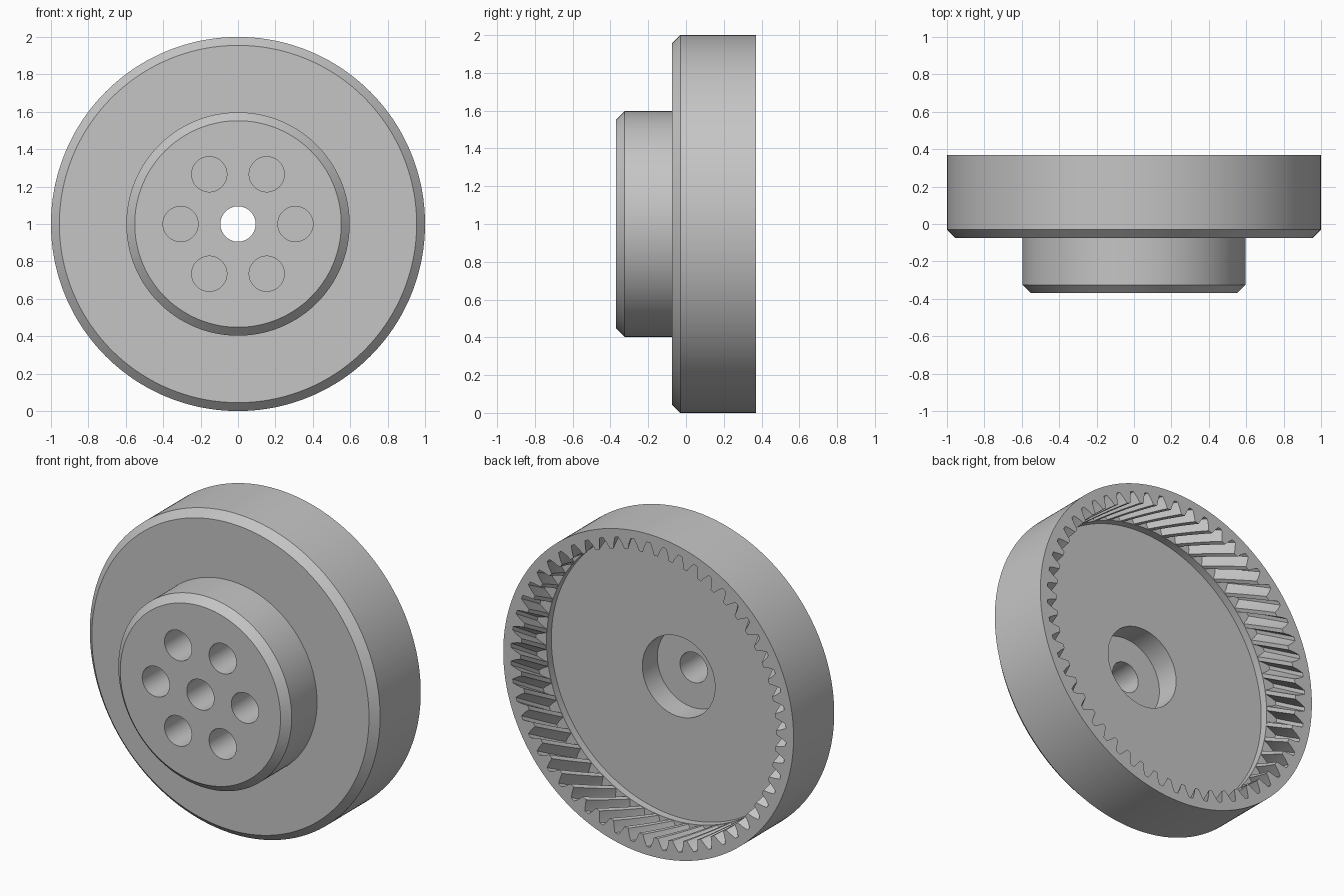
import bpy
import bmesh
from math import pi, cos, sin, tan, radians

cube = bpy.data.objects.get("Cube")
if cube:
    bpy.data.objects.remove(cube, do_unlink=True)

# Main dimensions
TEETH = 54
R_TIP, R_PITCH, R_ROOT = 0.88, 0.916, 0.948
BACK, TOOTH_END, FLOOR = 0.37, 0.12, 0.072
FLANGE, FRONT = -0.075, -0.37
R_HUB, R_BORE, R_RECESS = 0.597, 0.094, 0.25
CHAMFER = 0.045
HELIX = radians(30)
SLICES = 8

# One tooth and one gap: (fraction of the pitch, radius)
TOOTH = [(-0.13, R_TIP), (0.13, R_TIP), (0.25, R_PITCH),
         (0.39, R_ROOT), (0.61, R_ROOT), (0.75, R_PITCH)]
OUTLINE = [((i + f) * 2 * pi / TEETH, r) for i in range(TEETH) for f, r in TOOTH]


def ring(bm, y, radius=None, twist=0.0):
    """Loop of vertices about the axle; the tooth outline if no radius is given."""
    loop = []
    for angle, r in OUTLINE:
        r = radius or r
        a = angle + twist
        loop.append(bm.verts.new((-r * cos(a), y, 1 + r * sin(a))))
    return loop


def twist_at(y):
    return (BACK - y) * tan(HELIX) / R_PITCH


bm = bmesh.new()

# Bore, hub and flange, from the front to the rim
rings = [ring(bm, y, r) for y, r in [
    (FRONT, R_BORE),
    (FRONT, R_HUB - CHAMFER), (FRONT + CHAMFER, R_HUB), (FLANGE, R_HUB),
    (FLANGE, 1 - CHAMFER), (FLANGE + CHAMFER, 1), (BACK, 1)]]

# Helical internal teeth
for i in range(SLICES + 1):
    y = BACK + (TOOTH_END - BACK) * i / SLICES
    rings.append(ring(bm, y, twist=twist_at(y)))

# Smooth step, cavity floor and centre recess
end = twist_at(TOOTH_END)
for y, r in [(TOOTH_END, R_TIP - 0.003), (FLOOR, R_TIP - 0.003),
             (FLOOR, R_RECESS), (FLANGE, R_RECESS)]:
    rings.append(ring(bm, y, r, end))
rings.append(ring(bm, FLANGE, R_BORE))

# Skin the rings into one closed surface
count = len(OUTLINE)
for a, b in zip(rings, rings[1:] + rings[:1]):
    for i in range(count):
        j = (i + 1) % count
        bm.faces.new((a[i], a[j], b[j], b[i]))
bmesh.ops.recalc_face_normals(bm, faces=bm.faces)

mesh = bpy.data.meshes.new("ring_gear")
bm.to_mesh(mesh)
bm.free()
gear = bpy.data.objects.new("ring_gear", mesh)
bpy.context.collection.objects.link(gear)

# Plain grey metal
grey = bpy.data.materials.new("grey_metal")
grey.use_nodes = True
colour = (0.56, 0.56, 0.56, 1)
grey.diffuse_color = colour
grey.node_tree.nodes["Principled BSDF"].inputs["Base Color"].default_value = colour
mesh.materials.append(grey)

# Six blind bolt holes in the hub
for k in range(6):
    a = k * pi / 3
    bpy.ops.mesh.primitive_cylinder_add(
        vertices=48, radius=R_BORE, depth=0.48,
        location=(0.307 * cos(a), FRONT, 1 + 0.307 * sin(a)),
        rotation=(pi / 2, 0, 0))
    cutter = bpy.context.object
    cutter.name = "bolt_hole_cutter"
    cutter.hide_render = True
    cutter.data.materials.append(grey)
    cut = gear.modifiers.new("bolt_hole", 'BOOLEAN')
    cut.operation = 'DIFFERENCE'
    cut.solver = 'EXACT'
    cut.object = cutter
    bpy.ops.object.select_all(action='DESELECT')
    gear.select_set(True)
    bpy.context.view_layer.objects.active = gear
    bpy.ops.object.modifier_apply(modifier=cut.name)
    bpy.data.objects.remove(cutter, do_unlink=True)

bpy.ops.object.shade_smooth_by_angle(angle=radians(30))
